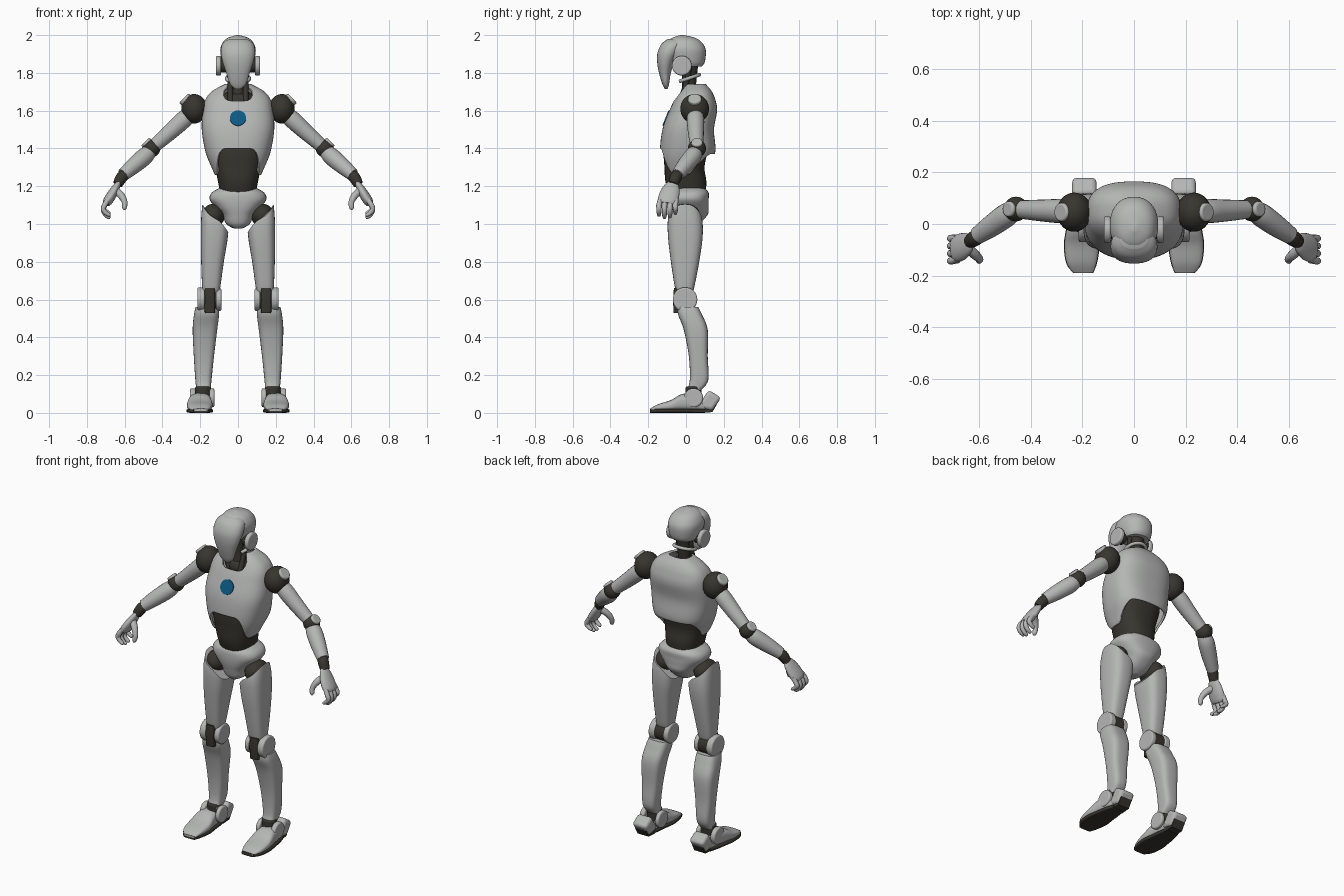
import bpy, bmesh, math
from mathutils import Vector as V

if "Cube" in bpy.data.objects:
    bpy.data.objects.remove(bpy.data.objects["Cube"])

def material(name, col):
    m = bpy.data.materials.new(name)
    m.diffuse_color = (*col, 1)
    m.use_nodes = True
    m.node_tree.nodes["Principled BSDF"].inputs["Base Color"].default_value = m.diffuse_color
    return m

LIGHT = material("light_grey", (0.46, 0.47, 0.46))
DARK = material("charcoal", (0.038, 0.036, 0.028))
BLUE = material("blue", (0.004, 0.10, 0.23))

def finish(name, bm, mat, mirror=False, bevel=0, solid=0, angle=40):
    bmesh.ops.recalc_face_normals(bm, faces=bm.faces)
    me = bpy.data.meshes.new(name)
    bm.to_mesh(me)
    bm.free()
    me.materials.append(mat)
    me.shade_smooth()
    me.set_sharp_from_angle(angle=math.radians(angle))
    ob = bpy.data.objects.new(name, me)
    bpy.context.collection.objects.link(ob)
    if solid:
        m = ob.modifiers.new("thickness", 'SOLIDIFY')
        m.thickness, m.offset = solid, -1
    if bevel:
        m = ob.modifiers.new("bevel", 'BEVEL')
        m.width, m.segments = bevel, 3
    if mirror:
        ob.modifiers.new("mirror", 'MIRROR')
    return ob

def smooth(rows, steps=5):
    """Catmull-Rom interpolation of rows of numbers."""
    out, n = [], len(rows)
    for i in range(n - 1):
        a, b, c, d = rows[max(i-1, 0)], rows[i], rows[i+1], rows[min(i+2, n-1)]
        for s in range(steps):
            t = s / steps
            out.append([0.5*(2*q + (r-p)*t + (2*p-5*q+4*r-w)*t*t + (3*q-p-3*r+w)*t**3)
                        for p, q, r, w in zip(a, b, c, d)])
    out.append(list(rows[-1]))
    return out

def at(dense, z):
    for a, b in zip(dense, dense[1:]):
        if z <= b[0]:
            t = max(0, (z - a[0]) / max(b[0] - a[0], 1e-6))
            return [p + (q - p) * t for p, q in zip(a, b)]
    return dense[-1]

def skin(bm, rings, caps=True):
    vs = [[bm.verts.new(p) for p in r] for r in rings]
    n = len(vs[0])
    for a, b in zip(vs, vs[1:]):
        for i in range(n):
            bm.faces.new((a[i], a[(i+1) % n], b[(i+1) % n], b[i]))
    if caps:
        bm.faces.new(vs[0])
        bm.faces.new(vs[-1])

def loft(name, rows, mat, axis='z', n=36, p=2.5, lo=None, hi=None, caps=True, **kw):
    """Rows: position, u min, u max, v min, v max. lo/hi trim the ends by angle."""
    dense = smooth(rows)
    lo = lo or (lambda a: dense[0][0])
    hi = hi or (lambda a: dense[-1][0])
    k = len(dense)
    rings = []
    for j in range(k):
        ring = []
        for i in range(n):
            a = math.tau * i / n
            c, s = math.cos(a), math.sin(a)
            t = j / (k - 1)
            base = dense[0][0], dense[-1][0]
            f = (dense[j][0] - base[0]) / (base[1] - base[0])
            r = at(dense, lo(a) + (hi(a) - lo(a)) * f)
            u = (r[1]+r[2])/2 + (r[2]-r[1])/2 * math.copysign(abs(c)**(2/p), c)
            v = (r[3]+r[4])/2 + (r[4]-r[3])/2 * math.copysign(abs(s)**(2/p), s)
            ring.append((u, v, r[0]) if axis == 'z' else (u, r[0], v))
        rings.append(ring)
    bm = bmesh.new()
    skin(bm, rings, caps)
    return finish(name, bm, mat, **kw)

def sym(rows):
    return [(z, -w, w, y0, y1) for z, w, y0, y1 in rows]

def tube(name, pts, mat, n=20, flat=1.0, side=(0, 1, 0), steps=5, mirror=True, **kw):
    """Rounded limb through points (x, y, z, radius); flat scales it across side."""
    d = smooth(pts, steps)
    rings = []
    for i, q in enumerate(d):
        t = (V(d[min(i+1, len(d)-1)][:3]) - V(d[max(i-1, 0)][:3])).normalized()
        a = (V(side) - t * t.dot(V(side))).normalized()
        b = t.cross(a)
        rings.append([V(q[:3]) + q[3] * (a*math.cos(math.tau*k/n) + b*flat*math.sin(math.tau*k/n))
                      for k in range(n)])
    bm = bmesh.new()
    skin(bm, rings)
    return finish(name, bm, mat, mirror=mirror, **kw)

def disc(name, a, b, r, mat, bevel=0.008, mirror=True):
    side = (0, 1, 0) if abs(b[1]-a[1]) < abs(b[0]-a[0]) + abs(b[2]-a[2]) else (1, 0, 0)
    return tube(name, [(*a, r), (*b, r)], mat, n=32, side=side, steps=1, mirror=mirror, bevel=bevel)

def ball(name, c, r, mat, mirror=True):
    bm = bmesh.new()
    bmesh.ops.create_uvsphere(bm, u_segments=28, v_segments=18, radius=1)
    for v in bm.verts:
        v.co = V([c[i] + v.co[i] * r[i] for i in range(3)])
    return finish(name, bm, mat, mirror=mirror)

def ramp(x, a, b):
    t = min(1, max(0, (x - a) / (b - a)))
    return t * t * (3 - 2 * t)

def front_angle(a):
    return abs((a + math.pi/2 + math.pi) % math.tau - math.pi)

# Torso shell with arched belly opening and dipped collar
torso = sym([(1.25, .118, -.10, .10), (1.30, .14, -.126, .11), (1.38, .172, -.138, .155),
             (1.50, .192, -.125, .148), (1.60, .186, -.088, .165), (1.66, .172, -.06, .155),
             (1.705, .135, -.03, .135), (1.745, .06, .0, .10)])
def hem(a):
    f = front_angle(a)
    return 1.40 - .14 * ramp(f, .3, 1.1) + .11 * ramp(f, 1.6, 2.5)
def collar(a):
    return 1.742 - .09 * math.exp(-(front_angle(a) / .5)**4)
loft("torso_shell", torso, LIGHT, n=64, p=2.6, lo=hem, hi=collar, caps=False, solid=.012)
loft("waist", sym([(1.14, .09, -.08, .10), (1.22, .105, -.108, .108), (1.30, .122, -.114, .098),
                   (1.40, .145, -.118, .115), (1.46, .14, -.09, .10)]), DARK)
z = 1.56
y = at(smooth(torso), z)[3]
d = V((0, at(smooth(torso), z+.03)[3] - at(smooth(torso), z-.03)[3], .06)).normalized()
nrm = V((0, -d.z, d.y)) * .0045
disc("chest_light", V((0, y, z)) - nrm, V((0, y, z)) + nrm, .043, BLUE, bevel=0, mirror=False)

# Neck
ball("neck_base", (0, .04, 1.65), (.10, .085, .06), DARK, False)
tube("neck_column", [(0, .0, 1.62, .042), (0, .015, 1.72, .036), (0, .02, 1.85, .045)], DARK, mirror=False)
tube("neck_piston", [(.04, -.035, 1.64, .016), (.042, 0, 1.74, .014), (.045, .02, 1.84, .014)], DARK, n=12)
arc = [(.06*math.sin(t), .01 + .06*math.cos(t), 1.77 + .02*math.cos(t), .010)
       for t in [math.tau*k/16 for k in range(-6, 7)]]
tube("neck_ring", arc, LIGHT, n=10, side=(0, 0, 1), steps=2, mirror=False)

# Head
loft("skull", sym([(1.835, .07, -.05, .085), (1.86, .084, -.09, .10), (1.92, .094, -.115, .105),
                   (1.96, .081, -.10, .085), (1.985, .055, -.075, .05), (2.0, .008, -.03, -.01)]), LIGHT, p=2.2)
loft("face_mask", sym([(1.715, .015, -.112, -.098), (1.74, .042, -.125, -.09), (1.80, .062, -.143, -.08),
                       (1.86, .082, -.153, -.06), (1.91, .091, -.150, -.03), (1.955, .082, -.128, -.01),
                       (1.98, .05, -.095, -.02)]), LIGHT, p=2.2)
disc("ear_hub", (.06, -.02, 1.84), (.10, -.02, 1.84), .038, DARK)
disc("ear_disc", (.09, -.022, 1.838), (.117, -.022, 1.838), .052, LIGHT)

# Pelvis and hips
loft("pelvis", sym([(.975, .02, -.05, .03), (1.0, .062, -.075, .07), (1.05, .085, -.09, .115),
                    (1.09, .12, -.098, .12), (1.13, .15, -.10, .12), (1.165, .14, -.095, .12),
                    (1.19, .10, -.075, .10)]), LIGHT)
ball("hip_joint", (.13, -.005, 1.045), (.06, .08, .062), DARK)

# Legs
loft("thigh", [(.635, .10, .185, -.05, .035), (.67, .093, .19, -.06, .045), (.80, .075, .195, -.08, .07),
               (.93, .054, .197, -.095, .088), (1.03, .05, .195, -.095, .085), (1.11, .08, .188, -.07, .06)],
     LIGHT, p=2.9, hi=lambda a: 1.03 + .075*math.cos(a), mirror=True)
disc("knee_core", (.10, -.005, .60), (.20, -.005, .60), .058, DARK)
loft("knee_strut", [(.53, .122, .176, -.066, .03), (.60, .12, .178, -.068, .03), (.66, .122, .176, -.064, .03)],
     DARK, p=6, mirror=True)
disc("knee_outer_disc", (.176, -.005, .60), (.215, -.005, .60), .065, LIGHT)
disc("knee_inner_disc", (.088, -.005, .60), (.118, -.005, .60), .060, LIGHT)
loft("shin", [(.12, .145, .22, .005, .08), (.175, .14, .226, .02, .118), (.30, .127, .234, .015, .115),
              (.44, .11, .24, -.012, .115), (.52, .10, .233, -.042, .085), (.56, .102, .224, -.045, .065)],
     LIGHT, p=3.2, mirror=True)

# Feet
disc("ankle_core", (.185, .04, .05), (.185, .04, .14), .042, DARK)
disc("ankle_outer_disc", (.225, .04, .08), (.255, .04, .08), .050, LIGHT)
disc("ankle_inner_disc", (.125, .04, .08), (.15, .04, .08), .050, LIGHT)
plan = [(-.19, .16, .235, .022), (-.15, .145, .262, .045), (-.08, .135, .27, .068),
        (-.02, .142, .262, .10), (.05, .15, .25, .10), (.10, .16, .235, .05)]
loft("foot", [(y, a, b, .01, h) for y, a, b, h in plan], LIGHT, 'y', p=2.8, mirror=True)
loft("sole", [(y, a-.002, b+.002, 0, .022) for y, a, b, h in plan], DARK, 'y', p=5, mirror=True)
bm = bmesh.new()
heel = [(.06, .03), (.12, .122), (.186, .08), (.14, .01)]
skin(bm, [[(x, y, z) for y, z in heel] for x in (.145, .24)])
finish("heel", bm, LIGHT, mirror=True, bevel=.018)
bm = bmesh.new()
skin(bm, [[(x, y, z) for y, z in ((.08, 0), (.08, .02), (.165, .048), (.14, .004))] for x in (.155, .23)])
finish("heel_pad", bm, DARK, mirror=True)

# Arms
ball("shoulder_joint", (.232, .046, 1.61), (.068, .076, .078), DARK)
disc("shoulder_cap", (.255, .046, 1.635), (.287, .046, 1.667), .036, LIGHT)
tube("upper_arm", [(.24, .048, 1.595, .036), (.285, .05, 1.555, .046), (.35, .052, 1.495, .043),
                   (.435, .056, 1.42, .036)], LIGHT)
ball("elbow_joint", (.458, .058, 1.40), (.047, .048, .047), DARK)
disc("elbow_cap", (.465, .058, 1.41), (.492, .058, 1.437), .030, LIGHT)
tube("forearm", [(.465, .052, 1.385, .038), (.495, .034, 1.357, .046), (.55, -.005, 1.31, .043),
                 (.608, -.045, 1.26, .034)], LIGHT)
tube("wrist", [(.595, -.038, 1.27, .027), (.617, -.055, 1.245, .031), (.637, -.068, 1.21, .026)], DARK)

# Hands
tube("palm", [(.632, -.066, 1.218, .026), (.645, -.075, 1.195, .042), (.668, -.088, 1.155, .053),
              (.690, -.097, 1.12, .052), (.698, -.10, 1.105, .04)], LIGHT, flat=.48)
for i, drop in enumerate((.012, 0, .004, .022)):
    y = -.143 + i * .029
    tube("finger_%d" % (i+1), [(.688, y*.95, 1.13, .013), (.706, y, 1.10, .0145), (.713, y, 1.072+drop/2, .0135),
                               (.698, y, 1.045+drop, .012), (.680, y, 1.034+drop, .009),
                               (.676, y, 1.032+drop, .003)], LIGHT, n=10, steps=3)
tube("thumb", [(.65, -.09, 1.18, .02), (.618, -.118, 1.15, .019), (.600, -.135, 1.115, .015),
               (.602, -.143, 1.085, .012), (.605, -.145, 1.075, .003)], LIGHT, n=12)
